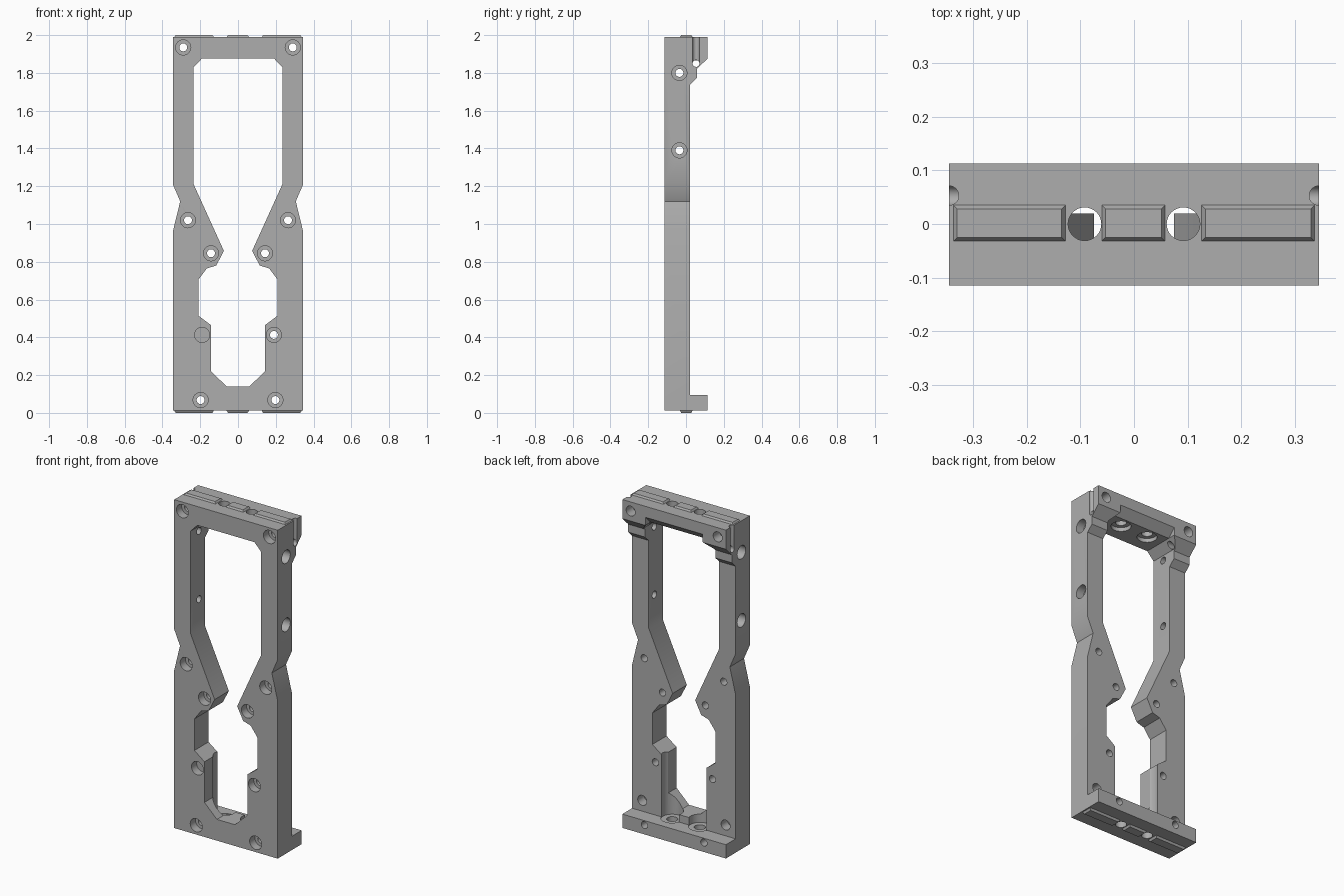
import bpy, bmesh, math
from mathutils import Vector

cube = bpy.data.objects.get("Cube")
if cube:
    bpy.data.objects.remove(cube, do_unlink=True)

grey = bpy.data.materials.new("machined grey")
grey.use_nodes = True
colour = (0.42, 0.42, 0.42, 1)
grey.diffuse_color = colour
grey.node_tree.nodes["Principled BSDF"].inputs["Base Color"].default_value = colour


def prism(name, points, axis, lo, hi):
    """Extrude a 2D outline along an axis; the outline uses the other two axes in order."""
    def place(p, d):
        c = list(p)
        c.insert("xyz".index(axis), d)
        return Vector(c)
    bm = bmesh.new()
    face = bm.faces.new([bm.verts.new(place(p, lo)) for p in points])
    ext = bmesh.ops.extrude_face_region(bm, geom=[face])
    moved = [v for v in ext["geom"] if isinstance(v, bmesh.types.BMVert)]
    bmesh.ops.translate(bm, verts=moved, vec=place((0, 0), hi - lo))
    bmesh.ops.recalc_face_normals(bm, faces=bm.faces)
    mesh = bpy.data.meshes.new(name)
    bm.to_mesh(mesh)
    bm.free()
    mesh.materials.append(grey)
    obj = bpy.data.objects.new(name, mesh)
    bpy.context.scene.collection.objects.link(obj)
    return obj


def circle(a, b, r, n=32):
    return [(a + r * math.cos(2 * math.pi * i / n), b + r * math.sin(2 * math.pi * i / n))
            for i in range(n)]


def rect(a0, a1, b0, b1):
    return [(a0, b0), (a1, b0), (a1, b1), (a0, b1)]


def cut(points, axis, lo, hi):
    """Subtract a prism from the frame and discard the cutter."""
    tool = prism("cutter", points, axis, lo, hi)
    mod = frame.modifiers.new("cut", 'BOOLEAN')
    mod.operation, mod.solver, mod.object = 'DIFFERENCE', 'EXACT', tool
    graph = bpy.context.evaluated_depsgraph_get()
    result = bpy.data.meshes.new_from_object(frame.evaluated_get(graph))
    frame.modifiers.clear()
    frame.data = result
    bpy.data.objects.remove(tool, do_unlink=True)


W, FRONT, BACK, LIP = 0.345, -0.115, 0.02, 0.113
BOTTOM, TOP = 0.012, 1.99

# Side profile with bottom flange and top bracket, swept across the width
frame = prism("frame", [
    (FRONT, BOTTOM), (LIP, BOTTOM), (LIP, 0.095), (BACK, 0.095), (BACK, 1.737),
    (0.057, 1.772), (0.057, 1.82), (LIP, 1.875), (LIP, TOP), (FRONT, TOP)], 'x', -W, W)

# Central opening, mirrored from its right half
half = [(0.06, 0.14), (0.143, 0.22), (0.143, 0.465), (0.21, 0.515), (0.21, 0.705),
        (0.165, 0.765), (0.115, 0.78), (0.075, 0.858), (0.235, 1.21), (0.235, 1.83),
        (0.19, 1.877)]
cut(half + [(-x, z) for x, z in reversed(half)], 'y', -0.5, 0.5)

# Chamfer under the middle of the top bracket
prof = [(0.066, 1.86), (0.066, 1.877), (LIP, 1.924), (0.2, 1.924), (0.2, 1.86)]
cut(prof, 'x', -0.19, 0.19)

for s in (-1, 1):
    # Waist notches in the outer sides
    cut([(s * W, 1.21), (s * 0.306, 1.12), (s * W, 0.96), (s * 0.5, 0.96), (s * 0.5, 1.21)],
        'y', -0.5, 0.5)

    # Front screw holes with counterbores
    for x, z in ((0.29, 1.935), (0.265, 1.02), (0.143, 0.845), (0.19, 0.413), (0.198, 0.068)):
        cut(circle(s * x, z, 0.021), 'y', -0.5, 0.5)
        cut(circle(s * x, z, 0.04), 'y', -0.5, -0.065)

    # Wider rear bores in the bracket and blind holes above the flange
    cut(circle(s * 0.29, 1.935, 0.03), 'y', 0.05, 0.5)
    cut(circle(s * 0.278, 0.16, 0.03), 'y', -0.04, BACK + 0.02)

    # Side screw holes
    for z in (1.8, 1.39):
        cut(circle(-0.035, z, 0.021), 'x', *sorted((s * 0.15, s * 0.5)))
        cut(circle(-0.035, z, 0.04), 'x', *sorted((s * 0.295, s * 0.5)))

    # Vertical stacking screws, with head recesses at both ends
    cut(circle(s * 0.092, 0, 0.031), 'z', -0.1, 0.3)
    cut(circle(s * 0.092, 0, 0.062), 'z', 0.09, 0.5)
    cut(circle(s * 0.092, 0, 0.031), 'z', 1.7, 2.1)
    cut(circle(s * 0.092, 0, 0.055), 'z', 1.8, 1.9)

    # Cable groove and cross hole in the bracket ears
    cut(circle(s * W, 0.053, 0.018), 'z', 1.85, 2.1)
    cut(circle(0.053, 1.85, 0.018), 'x', *sorted((s * 0.2, s * 0.5)))

# Locating ridges on the top and bottom, bevelled towards their outer face
for end, base, tip in (("top", TOP, 2.0), ("bottom", BOTTOM, 0.0)):
    for part, x0, x1 in (("right", -0.337, -0.128), ("middle", -0.06, 0.058),
                         ("left", 0.126, 0.337)):
        ridge = prism(f"{end}_{part}_ridge", rect(x0, x1, -0.032, 0.035), 'z',
                      min(base, tip), max(base, tip))
        mid = (x0 + x1) / 2
        for v in ridge.data.vertices:
            if abs(v.co.z - tip) < 0.001:
                v.co.x -= math.copysign(0.007, v.co.x - mid)
                v.co.y -= math.copysign(0.007, v.co.y)

# Smooth bores, sharp edges elsewhere
bpy.ops.object.select_all(action='DESELECT')
frame.select_set(True)
bpy.context.view_layer.objects.active = frame
bpy.ops.object.shade_smooth_by_angle(angle=math.radians(25))
